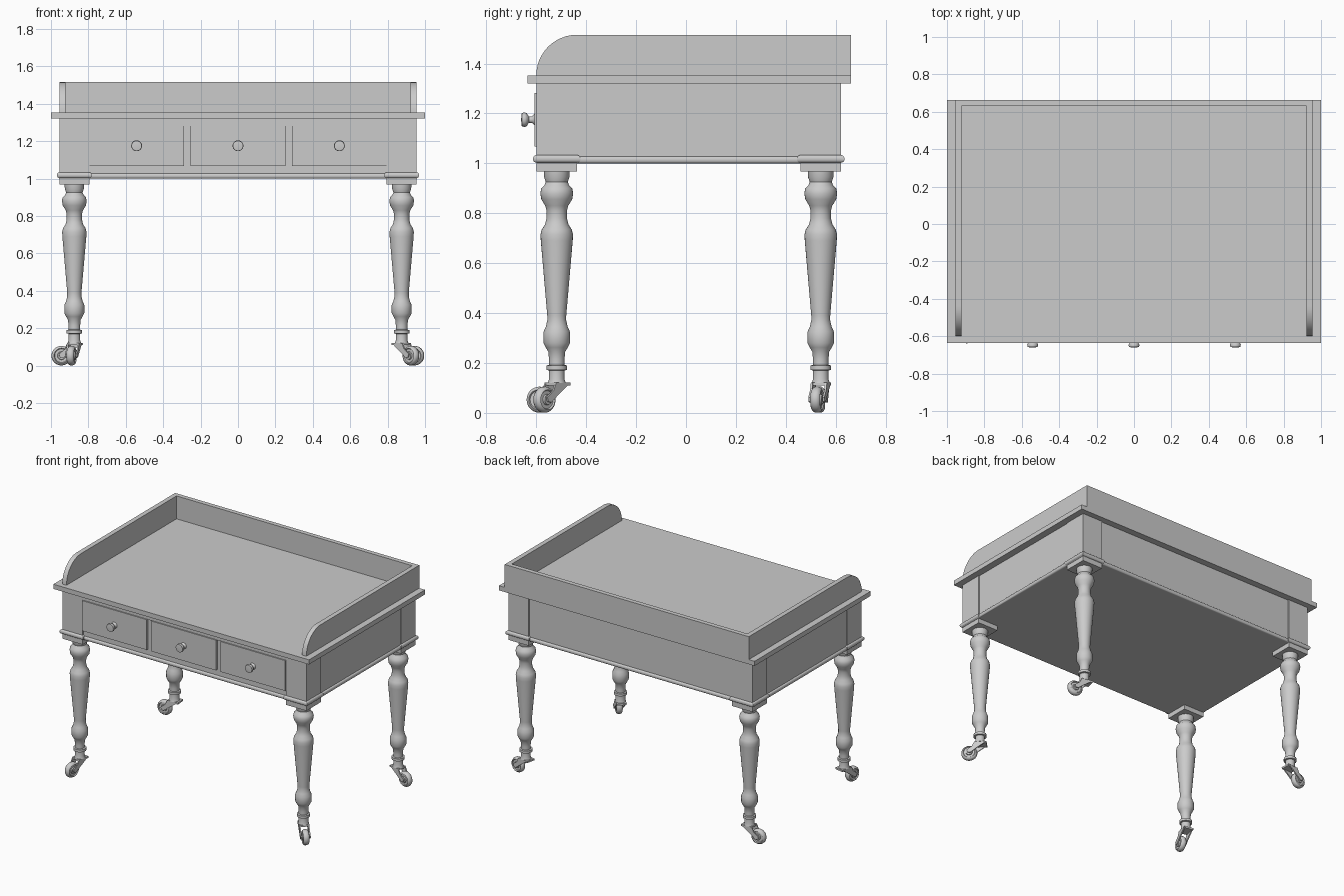
import bpy, bmesh, math
from mathutils import Matrix, Vector

cube = bpy.data.objects.get("Cube")
if cube:
    bpy.data.objects.remove(cube, do_unlink=True)

GREY = (0.6, 0.6, 0.6, 1)
mat = bpy.data.materials.new("warm_grey_wood")
mat.use_nodes = True
mat.diffuse_color = GREY
mat.node_tree.nodes["Principled BSDF"].inputs["Base Color"].default_value = GREY


def finish(name, bm, smooth=False):
    bmesh.ops.recalc_face_normals(bm, faces=bm.faces)
    mesh = bpy.data.meshes.new(name)
    bm.to_mesh(mesh)
    bm.free()
    mesh.materials.append(mat)
    ob = bpy.data.objects.new(name, mesh)
    bpy.context.collection.objects.link(ob)
    if smooth:
        bpy.ops.object.select_all(action='DESELECT')
        ob.select_set(True)
        bpy.context.view_layer.objects.active = ob
        bpy.ops.object.shade_smooth_by_angle(angle=math.radians(40))
    return ob


def box(name, x, y, z, round_edge=0):
    bm = bmesh.new()
    bmesh.ops.create_cube(bm, size=1)
    for v in bm.verts:
        v.co = [r[0] if c < 0 else r[1] for c, r in zip(v.co, (x, y, z))]
    if round_edge:
        edges = [e for e in bm.edges if abs(e.verts[0].co.z - e.verts[1].co.z) < 1e-5]
        bmesh.ops.bevel(bm, geom=edges, offset=round_edge, segments=4,
                        profile=0.5, affect='EDGES')
    return finish(name, bm, bool(round_edge))


def lathe(name, profile, matrix, steps=32):
    # Spin a (radius, height) profile about its local z axis
    bm = bmesh.new()
    verts = [bm.verts.new((r, 0, h)) for r, h in profile]
    edges = [bm.edges.new(p) for p in zip(verts, verts[1:])]
    bmesh.ops.spin(bm, geom=verts + edges, cent=(0, 0, 0), axis=(0, 0, 1),
                   angle=math.tau, steps=steps)
    bmesh.ops.remove_doubles(bm, verts=bm.verts, dist=1e-5)
    bm.transform(matrix)
    return finish(name, bm, True)


def plate(name, outline, thickness, matrix, smooth=False):
    # Extrude a local (x, z) outline along local y, centred
    bm = bmesh.new()
    face = bm.faces.new([bm.verts.new((u, -thickness / 2, w)) for u, w in outline])
    new = bmesh.ops.extrude_face_region(bm, geom=[face])["geom"]
    bmesh.ops.translate(bm, vec=(0, thickness, 0),
                        verts=[v for v in new if isinstance(v, bmesh.types.BMVert)])
    bm.transform(matrix)
    return finish(name, bm, smooth)


# Table top and raised gallery
TOP, RIM = 1.353, 1.515
box("table_top", (-1, 1), (-0.635, 0.662), (1.32, TOP))
box("gallery_back", (-0.955, 0.955), (0.63, 0.662), (TOP, RIM))
R = RIM - TOP
arc = [(-0.6 + R - R * math.cos(a), TOP + R * math.sin(a))
       for a in (math.pi / 2 * i / 12 for i in range(13))]
for side, s in (("left", 1), ("right", -1)):
    plate("gallery_" + side, arc + [(0.63, RIM), (0.63, TOP)], 0.033,
          Matrix.Translation((s * 0.9385, 0, 0)) @ Matrix.Rotation(math.pi / 2, 4, 'Z'), True)

# Case with its bottom moulding
box("case", (-0.95, 0.95), (-0.592, 0.615), (1.0, 1.32))
box("case_top_rail", (-0.8, 0.8), (-0.6, -0.58), (1.28, 1.32))
box("case_moulding", (-0.963, 0.963), (-0.603, 0.627), (1.0, 1.028), 0.012)

# Drawers and turned knobs
knob = [(0, 0), (0.022, 0), (0.014, 0.008), (0.012, 0.022), (0.026, 0.03),
        (0.029, 0.038), (0.027, 0.05), (0, 0.053)]
for name, x in (("right", -0.542), ("middle", 0), ("left", 0.542)):
    box("drawer_" + name, (x - 0.253, x + 0.253), (-0.608, -0.58), (1.068, 1.282))
    lathe("knob_" + name, knob, Matrix.Translation((x, -0.608, 1.175))
          @ Matrix.Rotation(math.pi / 2, 4, 'X'))

# Turned legs on swivelled casters
leg = [(0, 0.97), (0.052, 0.97), (0.051, 0.945), (0.044, 0.925), (0.05, 0.912),
       (0.062, 0.9), (0.066, 0.88), (0.062, 0.856), (0.046, 0.83), (0.041, 0.81),
       (0.041, 0.78), (0.047, 0.755), (0.06, 0.735), (0.065, 0.715), (0.064, 0.69),
       (0.038, 0.39), (0.038, 0.37), (0.044, 0.345), (0.053, 0.325), (0.053, 0.28),
       (0.044, 0.262), (0.034, 0.245), (0.031, 0.215), (0.031, 0.192), (0.042, 0.19),
       (0.042, 0.172), (0.031, 0.17), (0.031, 0.135), (0.036, 0.12), (0, 0.12)]
wheel = [(0, -0.022), (0.02, -0.022), (0.022, -0.014), (0.036, -0.014), (0.04, -0.02),
         (0.047, -0.016), (0.052, -0.007)]
wheel += [(r, -h) for r, h in reversed(wheel)]
cheek = [(-0.045, 0.122), (0.035, 0.122), (0.05, 0.09), (0.085, 0.062), (0.08, 0.045),
         (0.062, 0.042), (0.02, 0.075)]
corners = (("front_left", 1, -1, (0.06, -0.06)), ("front_right", -1, -1, (-0.015, -0.07)),
           ("back_left", 1, 1, (0.07, -0.015)), ("back_right", -1, 1, (-0.07, -0.005)))
for name, sx, sy, trail in corners:
    x, y = sx * 0.875, -0.518 if sy < 0 else 0.54
    xs, ys = (x - 0.08, x + 0.08), (y - 0.082, y + 0.082)
    grow = lambda r: (r[0] - 0.013, r[1] + 0.013)
    box(name + "_post", xs, ys, (1.02, 1.32))
    box(name + "_post_moulding", grow(xs), grow(ys), (1.003, 1.033), 0.013)
    box(name + "_leg_block", xs, ys, (0.967, 1.005))
    lathe(name + "_leg", leg, Matrix.Translation((x, y, 0)))
    swivel = Matrix.Translation((x, y, 0)) @ Matrix.Rotation(
        math.atan2(trail[1], trail[0]), 4, 'Z')
    lathe(name + "_caster_wheel", wheel, swivel @ Matrix.Translation((0.07, 0, 0.053))
          @ Matrix.Rotation(math.pi / 2, 4, 'X'))
    plate(name + "_caster_bridge", [(-0.045, 0.11), (-0.045, 0.122), (0.035, 0.122),
                                    (0.035, 0.11)], 0.064, swivel)
    for tag, off in (("inner", -0.029), ("outer", 0.029)):
        plate(name + "_caster_cheek_" + tag, cheek, 0.008,
              swivel @ Matrix.Translation((0, off, 0)))
